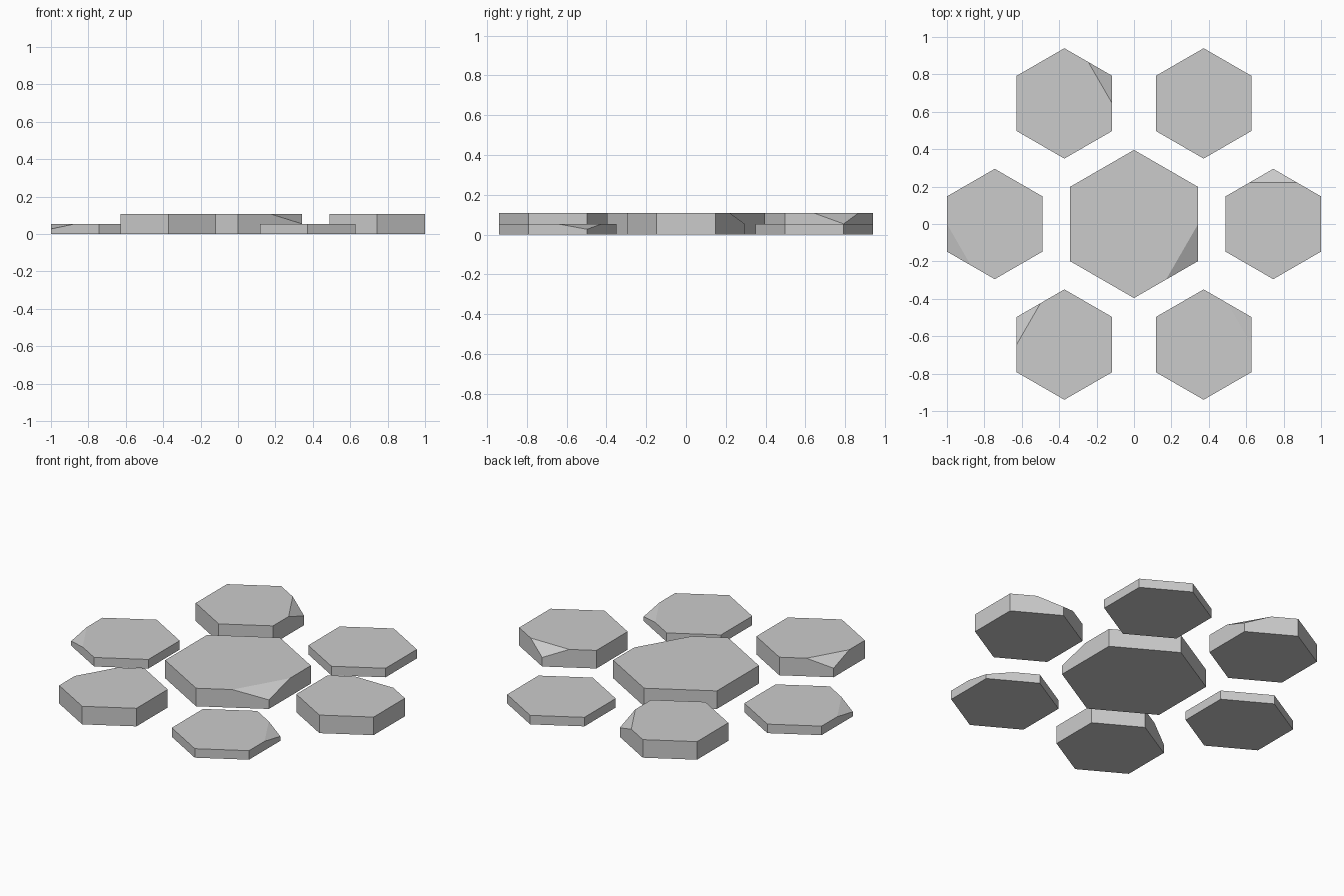
import bpy, bmesh
from math import radians, cos, sin
from mathutils import Vector

if "Cube" in bpy.data.objects:
    bpy.data.objects.remove(bpy.data.objects["Cube"])

TALL, LOW = 0.108, 0.054


def hex_tile(name, centre, radius, height, chip=None):
    """Pointy-topped hexagonal slab; chip = angle of the corner cut away."""
    bm = bmesh.new()
    ring = [bm.verts.new((radius * cos(radians(30 + 60 * i)),
                          radius * sin(radians(30 + 60 * i)), 0)) for i in range(6)]
    base = bm.faces.new(ring)
    top = bmesh.ops.extrude_face_region(bm, geom=[base], use_keep_orig=True)
    bmesh.ops.translate(bm, vec=(0, 0, height),
                        verts=[v for v in top["geom"] if isinstance(v, bmesh.types.BMVert)])
    bmesh.ops.recalc_face_normals(bm, faces=bm.faces)

    # Chipped corner: plane through two top edge midpoints and half corner height
    if chip is not None:
        out = Vector((cos(radians(chip)), sin(radians(chip)), 0))
        normal = Vector((0, 0, radius / 4)) + out * (height / 2)
        point = out * radius + Vector((0, 0, height / 2))
        cut = bmesh.ops.bisect_plane(bm, geom=bm.verts[:] + bm.edges[:] + bm.faces[:],
                                     plane_co=point, plane_no=normal.normalized(),
                                     clear_outer=True)
        edges = [e for e in cut["geom_cut"] if isinstance(e, bmesh.types.BMEdge)]
        bmesh.ops.contextual_create(bm, geom=edges)
        bmesh.ops.recalc_face_normals(bm, faces=bm.faces)

    mesh = bpy.data.meshes.new(name)
    bm.to_mesh(mesh)
    bm.free()
    obj = bpy.data.objects.new(name, mesh)
    obj.location = (centre[0], centre[1], 0)
    bpy.context.collection.objects.link(obj)
    return obj


# Large middle tile
hex_tile("centre_tile", (0, 0), 0.396, TALL, -30)

# Ring of six smaller tiles, alternating tall and low
ring_tiles = [("right_tile", 90), ("back_right_tile", None), ("back_left_tile", 30),
              ("left_tile", 210), ("front_left_tile", 150), ("front_right_tile", 30)]
for i, (name, chip) in enumerate(ring_tiles):
    a = radians(60 * i)
    hex_tile(name, (0.7445 * cos(a), 0.7445 * sin(a)), 0.295,
             LOW if i % 2 else TALL, chip)
